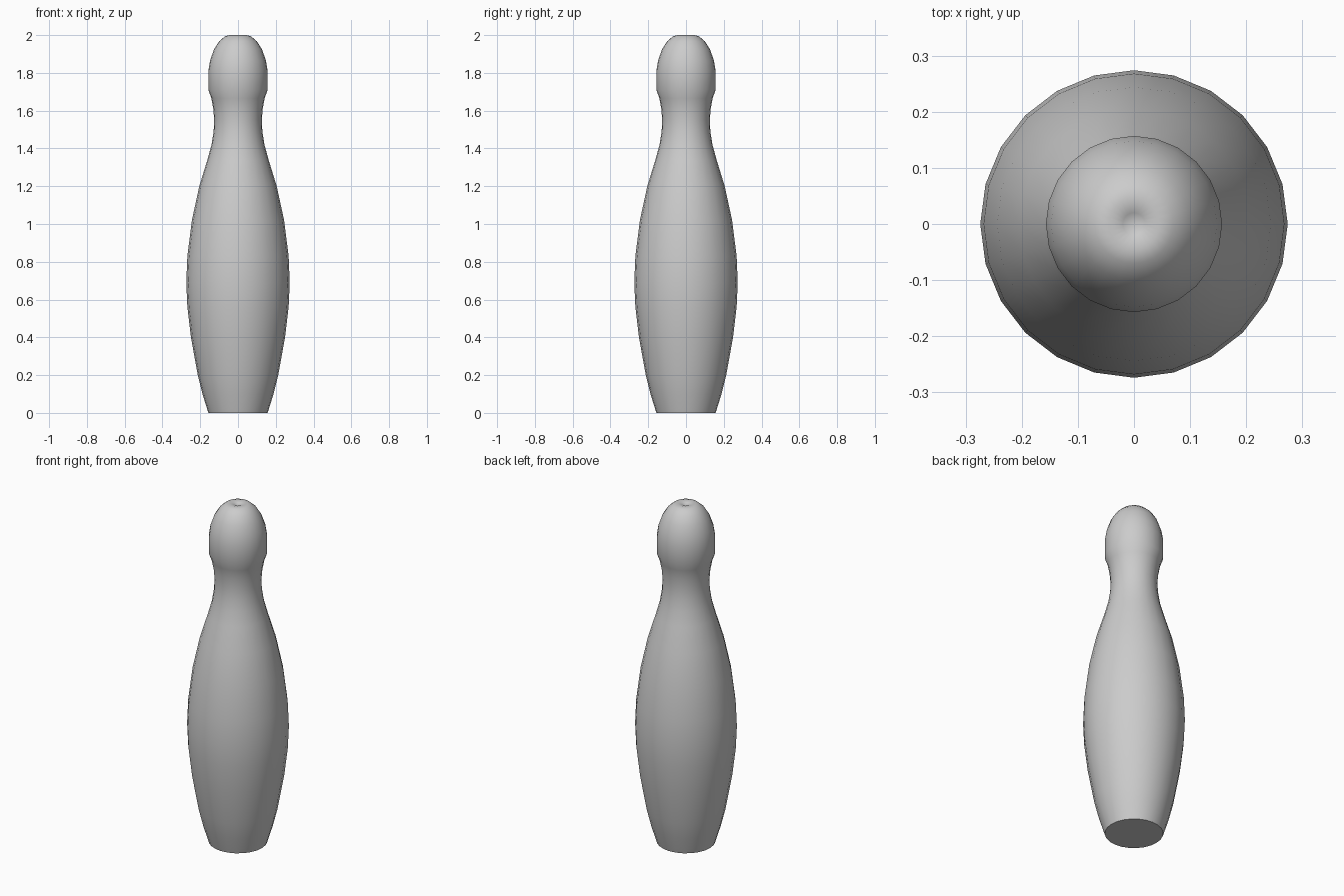
import bpy
import bmesh
from math import radians
from mathutils import Matrix, Vector

cube = bpy.data.objects.get("Cube")
if cube:
    bpy.data.objects.remove(cube, do_unlink=True)

SIDES = 24

# Pin colour
mat = bpy.data.materials.new("pale_grey")
mat.use_nodes = True
colour = (0.6, 0.6, 0.6, 1)
mat.diffuse_color = colour
mat.node_tree.nodes["Principled BSDF"].inputs["Base Color"].default_value = colour

# Half outline of the pin as (radius, height), base to dimpled crown
profile = [
    (0.157, 0), (0.188, 0.1), (0.213, 0.2), (0.249, 0.4), (0.268, 0.56),
    (0.274, 0.69), (0.268, 0.83), (0.244, 1.02), (0.205, 1.2), (0.162, 1.34),
    (0.14, 1.42), (0.129, 1.49), (0.126, 1.55), (0.131, 1.61), (0.141, 1.665),
    (0.157, 1.71), (0.157, 1.81), (0.148, 1.865), (0.127, 1.925),
    (0.1, 1.967), (0.07, 1.993), (0.045, 2.0), (0.02, 1.993), (0, 1.98),
]

# Turn the outline around the upright axis
bm = bmesh.new()
verts = [bm.verts.new((0, -r, z)) for r, z in profile]
edges = [bm.edges.new(pair) for pair in zip(verts, verts[1:])]
bmesh.ops.spin(bm, geom=verts + edges, axis=(0, 0, 1), cent=(0, 0, 0),
               angle=radians(360), steps=SIDES, use_merge=True)
bmesh.ops.remove_doubles(bm, verts=bm.verts, dist=0.0005)

# Flat base
rim = [e for e in bm.edges if e.is_boundary]
bmesh.ops.contextual_create(bm, geom=rim)
bmesh.ops.recalc_face_normals(bm, faces=bm.faces)

mesh = bpy.data.meshes.new("bowling_pin")
bm.to_mesh(mesh)
bm.free()
mesh.materials.append(mat)
pin = bpy.data.objects.new("bowling_pin", mesh)
bpy.context.collection.objects.link(pin)

# Smooth sides with a crisp base rim
bpy.context.view_layer.objects.active = pin
pin.select_set(True)
bpy.ops.object.shade_smooth_by_angle(angle=radians(50))
